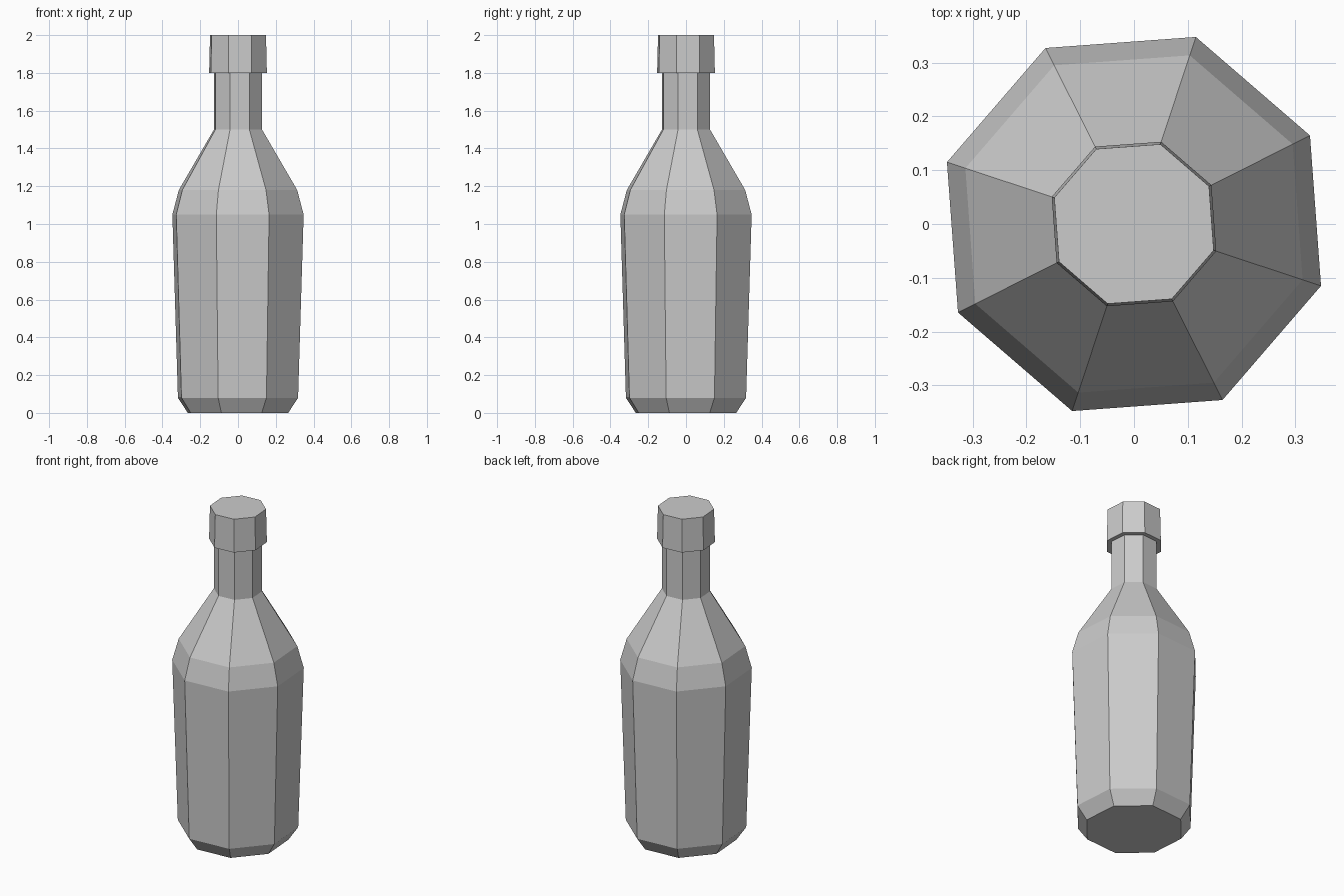
import bpy
import bmesh
from math import cos, sin, pi, radians

SIDES = 8
TWIST = radians(26.7)

cube = bpy.data.objects.get("Cube")
if cube:
    bpy.data.objects.remove(cube, do_unlink=True)


def make_material(name, colour):
    mat = bpy.data.materials.new(name)
    mat.use_nodes = True
    mat.diffuse_color = colour
    mat.node_tree.nodes["Principled BSDF"].inputs["Base Color"].default_value = colour
    return mat


def lathe(name, profile, mat, close_bottom=False, close_top=False):
    """Sweep a (radius, height) profile round z as a flat-sided solid."""
    bm = bmesh.new()
    rings = []
    for radius, z in profile:
        angles = [TWIST + 2 * pi * i / SIDES for i in range(SIDES)]
        rings.append([bm.verts.new((radius * cos(a), radius * sin(a), z)) for a in angles])
    for low, high in zip(rings, rings[1:]):
        for i in range(SIDES):
            j = (i + 1) % SIDES
            bm.faces.new((low[i], low[j], high[j], high[i]))
    if close_bottom:
        bm.faces.new(rings[0][::-1])
    if close_top:
        bm.faces.new(rings[-1])
    mesh = bpy.data.meshes.new(name)
    bm.to_mesh(mesh)
    bm.free()
    mesh.materials.append(mat)
    obj = bpy.data.objects.new(name, mesh)
    bpy.context.collection.objects.link(obj)
    return obj


grey = make_material("light grey", (0.6, 0.6, 0.6, 1))

# Bottle body: chamfered base, flared sides, shoulder and straight neck
body = [(0.28, 0), (0.335, 0.08), (0.366, 1.05), (0.33, 1.18), (0.134, 1.5), (0.134, 1.8)]
lathe("bottle_body", body, grey, close_bottom=True)

# Stopper: wider collar that starts at the neck and tapers slightly to the top
stopper = [(0.134, 1.8), (0.161, 1.8), (0.156, 2)]
lathe("stopper", stopper, grey, close_top=True)
